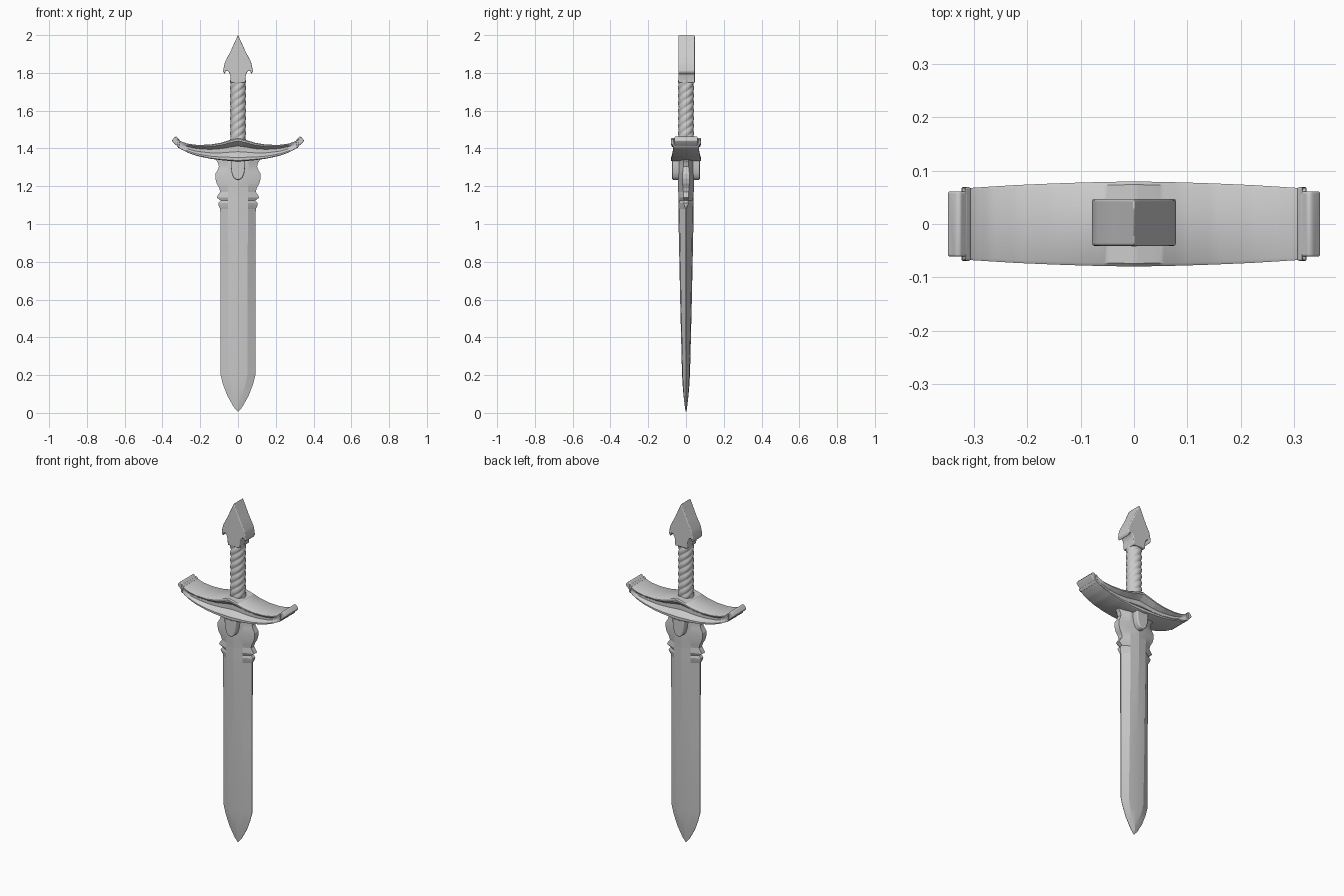
import bpy, bmesh, math


def finish(name, bm, angle=30, bevel=0):
    bmesh.ops.recalc_face_normals(bm, faces=bm.faces)
    me = bpy.data.meshes.new(name)
    bm.to_mesh(me)
    bm.free()
    ob = bpy.data.objects.new(name, me)
    bpy.context.collection.objects.link(ob)
    if bevel:
        m = ob.modifiers.new("bevel", 'BEVEL')
        m.width, m.segments, m.limit_method = bevel, 3, 'ANGLE'
        m.angle_limit = math.radians(30)
    bpy.context.view_layer.objects.active = ob
    ob.select_set(True)
    bpy.ops.object.shade_smooth_by_angle(angle=math.radians(angle))
    ob.select_set(False)
    return ob


def loft(name, rings, angle=30):
    bm = bmesh.new()
    loops = [[bm.verts.new(p) for p in r] for r in rings]
    n = len(loops[0])
    for a, b in zip(loops, loops[1:]):
        for i in range(n):
            j = (i + 1) % n
            bm.faces.new((a[i], a[j], b[j], b[i]))
    bm.faces.new(loops[0])
    bm.faces.new(loops[-1])
    return finish(name, bm, angle)


def slab(name, profile, y0, y1, bevel):
    # xz outline extruded along y
    bm = bmesh.new()
    f = bm.faces.new([bm.verts.new((x, y0, z)) for x, z in profile])
    ext = bmesh.ops.extrude_face_region(bm, geom=[f])
    for v in ext["geom"]:
        if isinstance(v, bmesh.types.BMVert):
            v.co.y = y1
    return finish(name, bm, 35, bevel)


def mirrored(half):
    return half + [(-x, z) for x, z in reversed(half) if x > 1e-6]


def sample(table, t):
    # smooth interpolation of rows keyed by the first column
    for a, b in zip(table, table[1:]):
        if t <= b[0]:
            u = (t - a[0]) / (b[0] - a[0])
            return [p + (q - p) * u for p, q in zip(a[1:], b[1:])]
    return table[-1][1:]


# Blade: z, half width, facet half width, half thickness, edge half thickness
blade = [(0.008, .003, .001, .002, .001), (0.03, .022, .004, .006, .001),
         (0.09, .056, .022, .013, .001), (0.15, .079, .04, .018, .001),
         (0.20, .092, .05, .021, .001), (0.6, .093, .051, .031, .002),
         (1.08, .094, .052, .041, .003), (1.095, .102, .052, .041, .008),
         (1.11, .104, .052, .041, .012), (1.125, .092, .052, .041, .01),
         (1.14, .113, .052, .041, .014), (1.15, .108, .052, .041, .014),
         (1.17, .094, .052, .041, .014), (1.19, .099, .053, .042, .016),
         (1.215, .113, .054, .042, .018), (1.24, .12, .055, .042, .018),
         (1.265, .12, .055, .042, .018), (1.285, .108, .055, .042, .016),
         (1.305, .101, .055, .042, .014), (1.325, .107, .055, .042, .013),
         (1.345, .12, .055, .042, .012), (1.37, .12, .055, .042, .012)]
rings = []
for z, w, f, t, e in blade:
    q = [(w, e), (f, t * .84), (0, t), (-f, t * .84), (-w, e)]
    rings.append([(x, y, z) for x, y in q] + [(x, -y, z) for x, y in reversed(q)])
loft("blade", rings, 12)

# Crossguard: |x|, top z, bottom z, half depth, recess depth
guard = [(0, 1.456, 1.330, .080, .030), (.04, 1.446, 1.333, .079, .030),
         (.09, 1.430, 1.338, .078, .028), (.15, 1.420, 1.346, .076, .024),
         (.22, 1.419, 1.361, .073, .018), (.27, 1.426, 1.379, .070, .010),
         (.30, 1.437, 1.395, .068, .003), (.322, 1.450, 1.410, .067, .0)]
rings = []
for i in range(-40, 41):
    x = .322 * i / 40
    zt, zb, d, r = sample(guard, abs(x))
    h = zt - zb
    side = [(d - .006, 0), (d, .05), (d, .13), (d - .4 * r, .22), (d - r, .34),
            (d - r, .58), (d - .4 * r, .72), (d, .82), (d, .95), (d - .008, 1)]
    rings.append([(x, y, zt - k * h) for y, k in side] +
                 [(x, -y, zt - k * h) for y, k in reversed(side)])
loft("crossguard", rings, 40)

# Upturned guard ends
for s, label in ((1, "right"), (-1, "left")):
    prof = [(.303, 1.437), (.326, 1.463), (.334, 1.461), (.350, 1.443), (.345, 1.434), (.312, 1.403)]
    slab("guard_end_" + label, [(s * x, z) for x, z in prof], -.061, .061, .006)
    band = [(.306, 1.441), (.315, 1.451), (.324, 1.412), (.314, 1.401)]
    slab("guard_band_" + label, [(s * x, z) for x, z in band], -.069, .069, .003)

# Tongue over the blade below the guard
tongue = [(.038, 1.35), (.038, 1.31), (.034, 1.275), (.026, 1.25), (.014, 1.237), (0, 1.233)]
slab("blade_tongue", mirrored(tongue), -.073, .073, .006)

# Twisted grip
rings = []
for i in range(101):
    z = 1.43 + .33 * i / 100
    ring = []
    for j in range(48):
        a = math.tau * j / 48
        r = .0375 + .0045 * abs(math.cos(2 * a - math.pi * z / .04))
        ring.append((r * math.cos(a), r * math.sin(a), z))
    rings.append(ring)
loft("grip", rings, 60)

# Spearhead pommel
pommel = [(0, 2.0), (.012, 1.975), (.04, 1.913), (.068, 1.86), (.074, 1.838), (.079, 1.808),
          (.071, 1.793), (.064, 1.812), (.055, 1.812), (.046, 1.80), (.041, 1.785), (.039, 1.748), (0, 1.748)]
slab("pommel", pommel + [(-x, z) for x, z in reversed(pommel[1:-1])], -.041, .047, .005)
